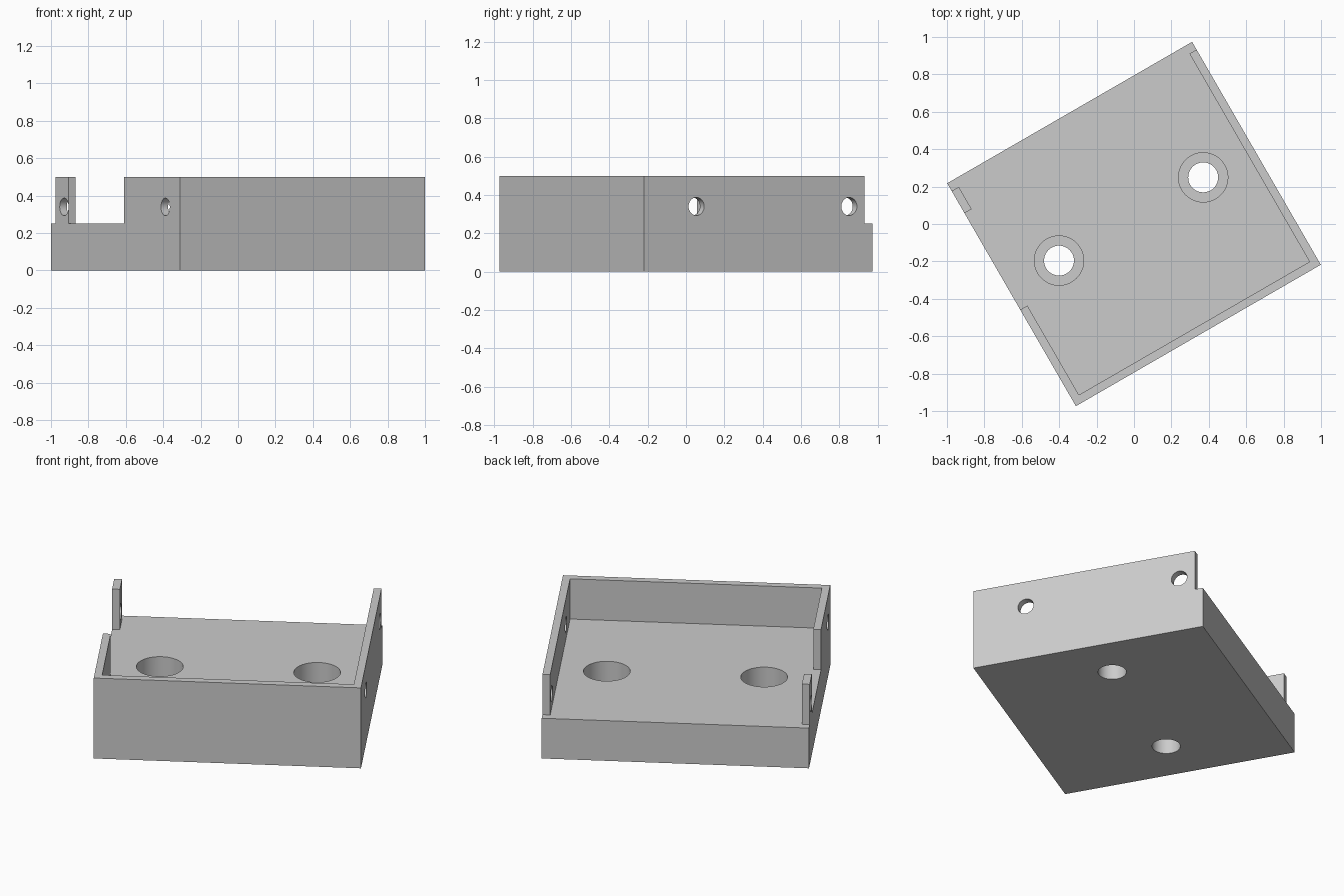
import bpy
from math import radians, pi
from mathutils import Matrix

cube = bpy.data.objects.get("Cube")
if cube:
    bpy.data.objects.remove(cube, do_unlink=True)

HALF_W, HALF_D = 0.756, 0.688    # tray half width and half depth
FLOOR, TOP = 0.25, 0.5           # base height and wall height
WALL = 0.044
TURN = Matrix.Rotation(radians(30), 4, "Z")

grey = bpy.data.materials.new("light_grey")
grey.use_nodes = True
colour = (0.6, 0.6, 0.6, 1)
grey.diffuse_color = colour
grey.node_tree.nodes["Principled BSDF"].inputs["Base Color"].default_value = colour


def box(name, low, high):
    """Axis-aligned box between two corners."""
    bpy.ops.mesh.primitive_cube_add(size=1)
    ob = bpy.context.object
    ob.name = name
    size = [b - a for a, b in zip(low, high)]
    mid = [(a + b) / 2 for a, b in zip(low, high)]
    ob.data.transform(Matrix.Translation(mid) @ Matrix.Diagonal((*size, 1)))
    return ob


def cylinder(name, radius, length, centre, axis="Z"):
    """Round cutter along Z or X."""
    bpy.ops.mesh.primitive_cylinder_add(vertices=48, radius=radius, depth=length)
    ob = bpy.context.object
    ob.name = name
    if axis == "X":
        ob.data.transform(Matrix.Rotation(pi / 2, 4, "Y"))
    ob.data.transform(Matrix.Translation(centre))
    return ob


def cut(body, cutter):
    mod = body.modifiers.new(cutter.name, "BOOLEAN")
    mod.operation = "DIFFERENCE"
    mod.solver = "EXACT"
    mod.object = cutter
    bpy.context.view_layer.objects.active = body
    bpy.ops.object.modifier_apply(modifier=mod.name)
    bpy.data.objects.remove(cutter, do_unlink=True)


# Solid block, hollowed into a tray that is open at the back
tray = box("mounting_tray", (-HALF_W, -HALF_D, 0), (HALF_W, HALF_D, TOP))
inner = HALF_W - WALL
cut(tray, box("cavity", (-inner, WALL - HALF_D, FLOOR), (inner, 1, 1)))

# Side walls stop short of the back edge
cut(tray, box("back_step", (-1, 0.64, FLOOR), (1, 1, 1)))

# Wide gap in one side wall, leaving a small tab
cut(tray, box("side_gap", (-1, -0.093, FLOOR), (-0.6, 0.503, 1)))

# Counterbored mounting holes in the floor
for x in (-0.445, 0.445):
    cut(tray, cylinder("bore", 0.08, 1, (x, 0.031, 0.1)))
    cut(tray, cylinder("counterbore", 0.132, 1, (x, 0.031, 0.625)))

# Small screw holes through the side walls
for side, y in ((1, -0.374), (1, 0.546), (-1, -0.533), (-1, 0.55)):
    cut(tray, cylinder("screw_hole", 0.047, 0.3, (side * HALF_W, y, 0.34), "X"))

tray.data.transform(TURN)
tray.data.materials.clear()
tray.data.materials.append(grey)
for face in tray.data.polygons:
    face.material_index = 0

bpy.ops.object.select_all(action="DESELECT")
tray.select_set(True)
bpy.context.view_layer.objects.active = tray
bpy.ops.object.shade_smooth_by_angle(angle=radians(30))
